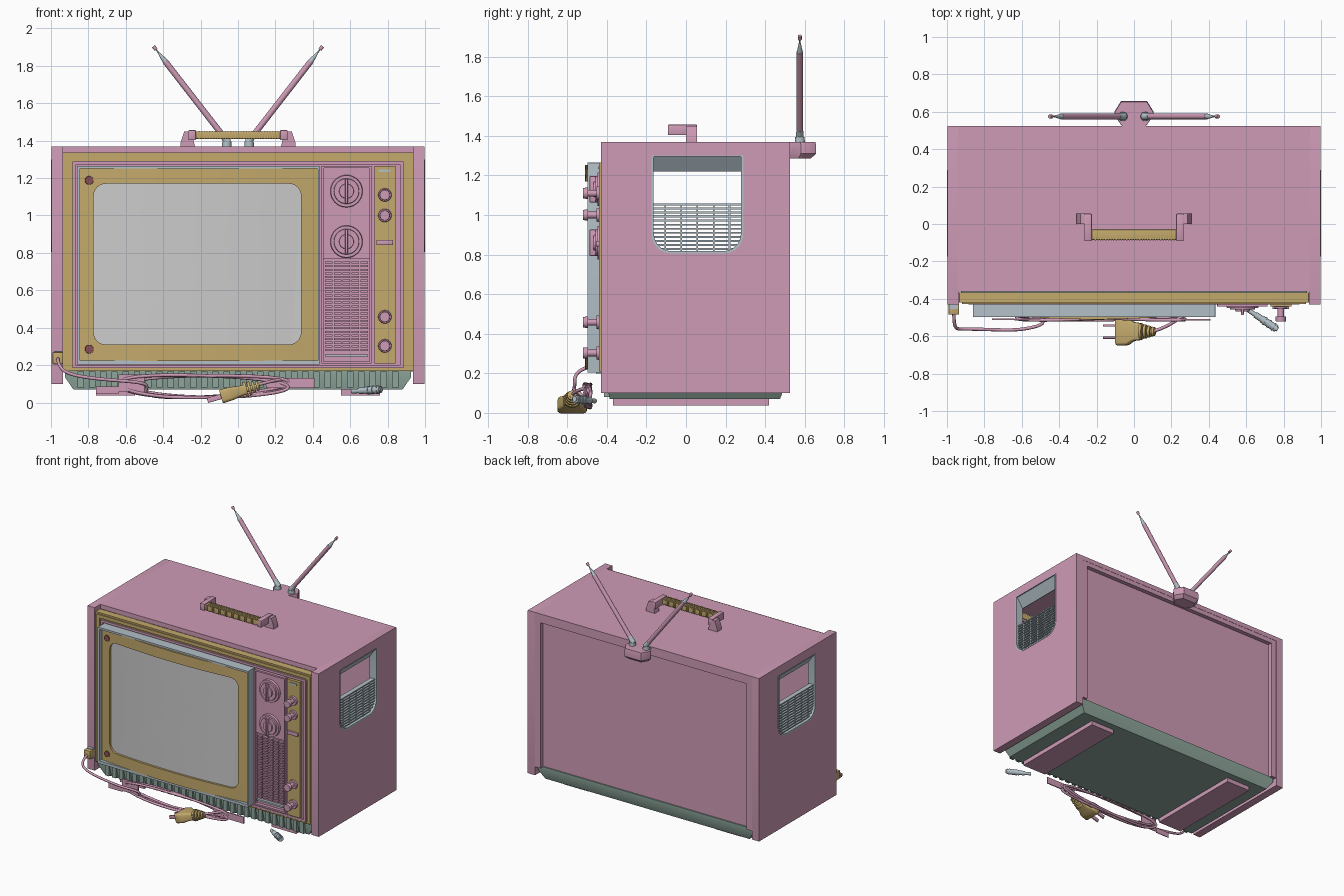
import bpy, bmesh
from math import sin, cos, pi, radians, sqrt
from mathutils import Vector, Matrix

if "Cube" in bpy.data.objects:
    bpy.data.objects.remove(bpy.data.objects["Cube"])


def material(name, rgb):
    m = bpy.data.materials.new(name)
    m.diffuse_color = (*rgb, 1)
    m.use_nodes = True
    m.node_tree.nodes["Principled BSDF"].inputs["Base Color"].default_value = m.diffuse_color
    return m


PINK = material("pink", (0.62, 0.33, 0.47))
GOLD = material("gold", (0.55, 0.40, 0.15))
STEEL = material("steel", (0.45, 0.53, 0.58))
GREEN = material("green", (0.27, 0.38, 0.33))
RED = material("dark_red", (0.25, 0.08, 0.09))


def finish(bm, name, mat, smooth=True):
    bmesh.ops.recalc_face_normals(bm, faces=bm.faces[:])
    me = bpy.data.meshes.new(name)
    bm.to_mesh(me)
    bm.free()
    if smooth:
        me.shade_smooth()
        me.set_sharp_from_angle(angle=radians(32))
    if mat:
        me.materials.append(mat)
    ob = bpy.data.objects.new(name, me)
    bpy.context.collection.objects.link(ob)
    return ob


def boxes(name, dims, mat, bevel=0):
    """One object from any number of (x0, x1, y0, y1, z0, z1) boxes."""
    bm = bmesh.new()
    for x0, x1, y0, y1, z0, z1 in dims:
        m = Matrix.Translation(((x0 + x1) / 2, (y0 + y1) / 2, (z0 + z1) / 2))
        bmesh.ops.create_cube(bm, size=1, matrix=m @ Matrix.Diagonal((abs(x1 - x0), y1 - y0, z1 - z0, 1)))
    if bevel:
        bmesh.ops.bevel(bm, geom=bm.edges[:], offset=bevel, segments=2, affect='EDGES', profile=0.5)
    return finish(bm, name, mat, bool(bevel))


def rods(name, parts, mat, n=24):
    """One object from any number of (start, end, radius0, radius1) cylinders."""
    bm = bmesh.new()
    for a, b, r0, r1 in parts:
        a, b = Vector(a), Vector(b)
        m = Matrix.Translation((a + b) / 2) @ (b - a).to_track_quat('Z', 'Y').to_matrix().to_4x4()
        bmesh.ops.create_cone(bm, cap_ends=True, segments=n, radius1=r0, radius2=r1, depth=(b - a).length, matrix=m)
    return finish(bm, name, mat)


def loft(name, rings, mat, caps=True, closed=False):
    bm = bmesh.new()
    vs = [[bm.verts.new(p) for p in r] for r in rings]
    if caps:
        bm.faces.new(vs[0])
        bm.faces.new(vs[-1])
    for a, b in zip(vs, vs[1:] + (vs[:1] if closed else [])):
        for i in range(len(a)):
            j = (i + 1) % len(a)
            bm.faces.new((a[i], a[j], b[j], b[i]))
    return finish(bm, name, mat)


def rrect(x0, x1, z0, z1, rb=.003, rt=.003, n=5, e=1):
    """Rounded rectangle: bottom and top radii, arc steps, edge steps."""
    arcs = [[(cx + r * cos(radians(a0 + 90 * i / n)), cz + r * sin(radians(a0 + 90 * i / n))) for i in range(n + 1)]
            for cx, cz, r, a0 in ((x1 - rb, z0 + rb, rb, -90), (x1 - rt, z1 - rt, rt, 0),
                                  (x0 + rt, z1 - rt, rt, 90), (x0 + rb, z0 + rb, rb, 180))]
    out = []
    for k, arc in enumerate(arcs):
        p, q = Vector(arc[-1]), Vector(arcs[(k + 1) % 4][0])
        out += arc + [tuple(p.lerp(q, i / e)) for i in range(1, e)]
    return out


def frame(name, outer, inner, d0, d1, mat, axis='y'):
    """Extruded plate with a hole, between depths d0 and d1."""
    put = (lambda p, d: (p[0], d, p[1])) if axis == 'y' else (lambda p, d: (d, p[0], p[1]))
    return loft(name, [[put(p, d) for p in loop] for loop, d in
                       ((outer, d0), (outer, d1), (inner, d1), (inner, d0))], mat, False, True)


# cabinet shell
boxes("cabinet_top", [(-.94, .94, -.36, .525, 1.335, 1.37)], PINK)
boxes("back_panel", [(-.94, .94, .475, .49, .165, 1.34)], PINK)
boxes("back_rim", [(s * .89, s * .94, .49, .523, .165, 1.337) for s in (-1, 1)]
      + [(-.94, .94, .49, .523, 1.30, 1.337)], PINK)
for s, side in ((-1, "left"), (1, "right")):
    hole = rrect(-.175, .29, .805, 1.30, .1, .004)
    lip = rrect(-.163, .278, .817, 1.295, .09, .004)
    frame(side + "_cabinet_side", rrect(-.43, .525, .10, 1.37, .001, .001), hole, s * .935, s * .997, PINK, 'x')
    frame(side + "_vent_trim", hole, lip, s * .94, s, STEEL, 'x')
    # sloping hand-grip hood over the vent opening
    loft(side + "_vent_hood", [[(s * x, y, z) for x, z in ((.995, 1.30), (.94, 1.22), (.93, 1.225), (.985, 1.305))]
                               for y in (-.17, .285)], STEEL)
    slats = []
    for i in range(12):
        z = .828 + i * .0205
        d = max(0, .1 - (z - .805))
        inset = .1 - sqrt(.01 - d * d)
        slats.append((s * .95, s * .985, -.17 + inset, .285 - inset, z - .0045, z + .0045))
    slats += [(s * .955, s * .98, y - .004, y + .004, .81, 1.058) for y in (-.105, -.025, .057, .14, .22)]
    boxes(side + "_vent_slats", slats, STEEL)

# base tray, ribs and feet
loft("base_tray", [[(-x, y0, z), (x, y0, z), (x, y1, z), (-x, y1, z)] for x, y0, y1, z in
                   ((.88, -.385, .475, .07), (.925, -.40, .50, .135), (.925, -.40, .50, .17))], GREEN)
boxes("base_ribs", [(x - .017, x + .017, -.415, -.38, .08, .165) for x in [-.84 + .06 * i for i in range(29)]], GREEN)
boxes("feet", [(s * .55, s * .76, -.37, .42, .037, .072) for s in (-1, 1)], PINK)

# front frames and panel
frame("gold_front_frame", rrect(-.935, .935, .168, 1.337), rrect(-.885, .885, .185, 1.29), -.365, -.42, GOLD)
frame("gold_frame_bead", rrect(-.92, .92, .175, 1.325), rrect(-.895, .895, .183, 1.30), -.41, -.428, GOLD)
frame("inner_front_frame", rrect(-.885, .885, .185, 1.29), rrect(-.868, .868, .20, 1.272), -.37, -.43, PINK)
boxes("front_panel", [(-.88, .88, -.415, -.39, .19, 1.285)], PINK)

# picture tube surround, domed bezel and screen
frame("screen_surround", rrect(-.862, .435, .203, 1.265), rrect(-.846, .428, .225, 1.25), -.41, -.497, STEEL)
CX, CZ = -.212, .74


def dome(p, back=0):
    return (p[0], -.468 - .042 * (1 - ((p[0] - CX) / .64) ** 2) + back, p[1])


edge = rrect(-.848, .43, .223, 1.252, .01, .01, 6, 12)
hole = rrect(-.772, .337, .31, 1.17, .065, .065, 6, 12)
loft("bezel", [[dome(p, .04) for p in edge], [dome(p) for p in edge], [dome(p) for p in hole],
               [dome(p, .022) for p in hole]], GOLD, False)
loft("screen", [[dome((CX + (p[0] - CX) * k, CZ + (p[1] - CZ) * k), .016) for p in hole]
                for k in (1, .8, .6, .4, .2, .02)], None)
rods("bezel_screws", [((-.795, -.455, z), (-.795, -.483, z), .026, .022) for z in (.285, 1.188)], RED)

# control panel with dials
frame("control_trim", rrect(.445, .715, .208, 1.265), rrect(.457, .703, .22, 1.253), -.41, -.44, PINK)
boxes("control_plate", [(.457, .703, -.43, -.41, .77, 1.253)], PINK)
for name, z in (("upper", 1.13), ("lower", .86)):
    rods(name + "_dial", [((.58, -.42, z), (.58, -.448, z), .088, .084), ((.58, -.44, z), (.58, -.458, z), .07, .066),
                          ((.58, -.44, z), (.58, -.468, z), .042, .038)], PINK, 40)
    boxes(name + "_dial_grip", [(.573, .587, -.487, -.44, z - .066, z + .066)], PINK, .003)

# speaker grille
boxes("speaker_slats", [(.466 + .047 * c, .506 + .047 * c, -.434, -.41, .275 + .0195 * r, .286 + .0195 * r)
                        for c in range(5) for r in range(25)], PINK)
boxes("speaker_trim", [(.465, .695, -.436, -.41, .245, .258)], STEEL)

# gold knob strip
boxes("knob_strip", [(.73, .842, -.44, -.41, .208, 1.265)], GOLD)
for i, (z, r) in enumerate(((1.11, .029), (1.0, .028), (.458, .029), (.303, .029))):
    rods(f"small_knob_{i + 1}", [((.785, -.435, z), (.785, -.452, z), .037, .033),
                                 ((.785, -.44, z), (.785, -.5, z), .017, .017),
                                 ((.785, -.495, z), (.785, -.52, z), r, r * .93)], PINK)
boxes("slide_switch", [(.74, .83, -.455, -.43, .842, .869)], PINK, .003)
boxes("strip_marker", [(.755, .815, -.445, -.43, 1.232, 1.246)], STEEL)

# carrying handle
boxes("handle_grip", [(-.23, .23, -.085, -.03, 1.41, 1.45)], GOLD, .006)
boxes("handle_ribs", [(-.21 + .014 * i, -.204 + .014 * i, -.088, -.027, 1.408, 1.453) for i in range(31)], GOLD)
for s, side in ((-1, "left"), (1, "right")):
    boxes(side + "_handle_arm", [(s * .225, s * .265, -.092, .055, 1.403, 1.457)], PINK, .005)
    loft(side + "_handle_foot", [[(s * x, y, z) for x, z in ((.23, 1.37), (.308, 1.37), (.308, 1.387),
                                                             (.287, 1.45), (.25, 1.45))] for y in (0, .055)], PINK)

# rabbit-ear antenna
octa = ((-.065, .525), (.065, .525), (.105, .58), (.105, .60), (.07, .657), (-.07, .657), (-.105, .60), (-.105, .58))
loft("antenna_base", [[(x * k, .525 + (y - .525) * k, z) for x, y in octa]
                      for k, z in ((.8, 1.285), (1, 1.31), (1, 1.355), (.97, 1.37))], PINK)
for s, side in ((-1, "left"), (1, "right")):
    a, b = Vector((s * .06, .575, 1.40)), Vector((s * .452, .575, 1.905))
    at = lambda t: a.lerp(b, t)
    rods(side + "_antenna_socket", [((s * .06, .575, 1.36), (s * .06, .575, 1.395), .026, .024),
                                    (at(-.02), at(.06), .02, .017)], STEEL)
    rods(side + "_antenna_rod", [(at(.03), at(.84), .016, .016), (at(.965), at(1), .01, .01)], PINK, 16)
    rods(side + "_antenna_tip", [(at(.84), at(.93), .015, .005), (at(.92), at(.97), .004, .004)], STEEL, 12)

# power cord: outlet, coiled bundle, ties and plug
boxes("cord_outlet", [(-.992, -.935, -.485, -.42, .205, .27)], GOLD, .006)
boxes("cord_outlet_collar", [(-.985, -.942, -.455, -.425, .20, .275)], STEEL)


def tube(name, pts, r, mat):
    cu = bpy.data.curves.new(name, 'CURVE')
    cu.dimensions = '3D'
    cu.bevel_depth, cu.bevel_resolution, cu.resolution_u, cu.use_fill_caps = r, 2, 5, True
    sp = cu.splines.new('NURBS')
    sp.points.add(len(pts) - 1)
    for p, co in zip(sp.points, pts):
        p.co = (*co, 1)
    sp.order_u, sp.use_endpoint_u = 4, True
    cu.materials.append(mat)
    ob = bpy.data.objects.new(name, cu)
    bpy.context.collection.objects.link(ob)


path = [(-.963, -.47, .235), (-.963, -.51, .23), (-.96, -.565, .20), (-.92, -.56, .15), (-.75, -.565, .125),
        (-.6, -.57, .115), (-.45, -.53, .10)]
for i in range(37):
    t = -2.4 + 2 * pi * i / 11
    k = 1 + .08 * sin(i * 1.7)
    path.append((-.19 + .47 * k * cos(t), -.498 + .018 * sin(i * .9), .088 + .062 * k * sin(t + .25 * cos(t * .3))))
path += [(.28, -.49, .10), (.24, -.50, .13), (.18, -.55, .115), (.10, -.575, .093)]
tube("power_cord", path, .009, PINK)
boxes("cord_tie_left", [(-.76, -.64, -.512, -.506, .045, .085), (-.64, -.50, -.516, -.508, .055, .15)], PINK)
boxes("cord_tie_right", [(.15, .41, -.516, -.508, .078, .13)], PINK)

plug = Matrix.Translation((0, -.575, .058)) @ Matrix.Rotation(-.28, 4, 'Y')
body = loft("plug_body", [[(x, y, z) for y, z in rrect(-w, w, -h, h, h * .45, h * .45, 3)]
                          for x, w, h in ((-.095, .07, .034), (-.085, .075, .038), (-.035, .073, .036),
                                          (.0, .05, .03), (.04, .045, .026))], GOLD)
relief = rods("plug_strain_relief", [((.035 + .022 * i, 0, 0), (.049 + .022 * i, 0, 0), .044 - .006 * i, .042 - .006 * i)
                                     for i in range(4)] + [((.03, 0, 0), (.12, 0, 0), .018, .014)], GOLD, 16)
prongs = boxes("plug_prongs", [(-.17, -.09, y - .006, y + .006, -.014, .014) for y in (-.033, .033)], PINK, .003)
for ob in (body, relief, prongs):
    ob.matrix_world = plug

# loose coaxial connector under the front
a, b = Vector((.61, -.46, .06)), Vector((.765, -.562, .07))
rods("coax_connector", [(a.lerp(b, p), a.lerp(b, q), r, r) for p, q, r in
                        ((0, .3, .012), (.25, .5, .017), (.48, .98, .02), (.55, .6, .023), (.7, .75, .023),
                         (.85, .9, .023), (.9, 1.02, .013))], STEEL, 16)
